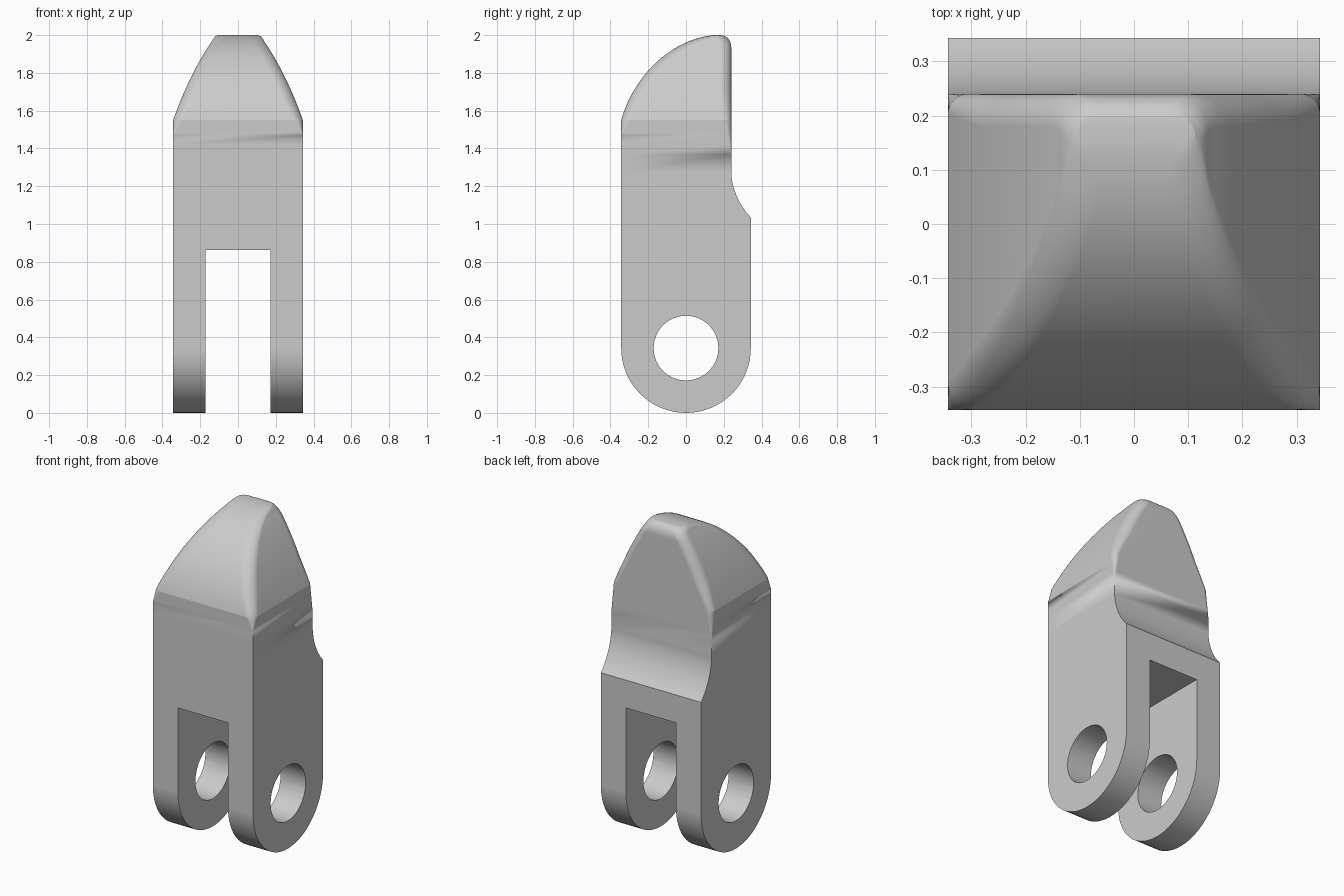
import bpy, bmesh, math
from mathutils import Vector
from mathutils.geometry import interpolate_bezier

if "Cube" in bpy.data.objects:
    bpy.data.objects.remove(bpy.data.objects["Cube"])

HALF = 0.343      # half width, also the lug radius
CORNER_STEPS = 8


def curve(a, b, c, d, steps):
    pts = interpolate_bezier(Vector((*a, 0)), Vector((*b, 0)), Vector((*c, 0)), Vector((*d, 0)), steps)
    return [(p.x, p.y) for p in pts]


def at(points, z):
    """Offset of a (value, z) outline at height z."""
    if z <= points[0][1]:
        return points[0][0]
    for (v0, z0), (v1, z1) in zip(points, points[1:]):
        if z <= z1:
            return v0 + (v1 - v0) * (z - z0) / max(z1 - z0, 1e-9)
    return points[-1][0]


# Outlines of the front, back and sides
lug = [(HALF * math.sin(i * math.pi / 32), HALF - HALF * math.cos(i * math.pi / 32)) for i in range(17)]
nose = curve((-HALF, 1.55), (-0.28, 1.78), (-0.08, 1.98), (0.15, 2.0), 28)
scoop = curve((HALF, 1.035), (0.28, 1.10), (0.243, 1.19), (0.24, 1.27), 12)
back_lip = curve((0.24, 1.93), (0.24, 1.97), (0.22, 2.0), (0.18, 2.0), 10)
taper = curve((HALF, 1.55), (0.285, 1.72), (0.2, 1.88), (0.14, 1.965), 20)
crown = curve((0.14, 1.965), (0.13, 1.985), (0.118, 2.0), (0.1, 2.0), 8)

front = [(-y, z) for y, z in lug] + nose
back = lug + scoop + back_lip
side = taper + crown[1:]
front_round = [(0, 1.47), (0.05, 1.55), (0.065, 1.65)]
back_round = [(0, 1.37), (0.035, 1.54), (0.06, 1.7)]


def section(z):
    """Rectangle at height z with separately rounded front and back corners."""
    w, yf, yb = at(side, z), at(front, z), at(back, z)
    limit = (yb - yf) * 0.49
    rf, rb = min(at(front_round, z), limit), min(at(back_round, z), limit)
    ring = []
    for k, (sx, y, sy, r) in enumerate([(1, yb, 1, rb), (-1, yb, 1, rb), (-1, yf, -1, rf), (1, yf, -1, rf)]):
        for i in range(CORNER_STEPS + 1):
            a = math.pi / 2 * (k + i / CORNER_STEPS)
            ring.append((sx * (w - r) + r * math.cos(a), y - sy * r + r * math.sin(a), z))
    return ring


def cutter(name, build):
    mesh = bpy.data.meshes.new(name)
    bm = bmesh.new()
    build(bm)
    bm.to_mesh(mesh)
    bm.free()
    obj = bpy.data.objects.new(name, mesh)
    bpy.context.collection.objects.link(obj)
    obj.hide_render = True
    return obj


# Body lofted through the sections
levels = {round(z, 5) for _, z in lug + scoop + nose}
levels |= {1.37, 1.42, 1.47, 1.49, 1.51, 1.53}
bm = bmesh.new()
rings = [[bm.verts.new(p) for p in section(z)] for z in sorted(levels)]
for low, high in zip(rings, rings[1:]):
    for i in range(len(low)):
        j = (i + 1) % len(low)
        bm.faces.new((low[i], low[j], high[j], high[i]))
bm.faces.new(rings[-1])
bmesh.ops.remove_doubles(bm, verts=bm.verts, dist=1e-5)
bmesh.ops.recalc_face_normals(bm, faces=bm.faces)
mesh = bpy.data.meshes.new("clevis_body")
bm.to_mesh(mesh)
bm.free()
body = bpy.data.objects.new("clevis_body", mesh)
bpy.context.collection.objects.link(body)

# Slot between the lugs and the pin hole through them
slot = cutter("slot_cutter", lambda b: bmesh.ops.create_cube(b, size=1))
slot.scale = (HALF, 2, 1.863)
slot.location.z = 0.863 - 1.863 / 2
hole = cutter("pin_hole_cutter", lambda b: bmesh.ops.create_cone(
    b, cap_ends=True, segments=32, radius1=HALF / 2, radius2=HALF / 2, depth=2))
hole.rotation_euler.y = math.pi / 2
hole.location.z = HALF

# Plain grey finish
grey = bpy.data.materials.new("plain_grey")
grey.use_nodes = True
grey.diffuse_color = (0.6, 0.6, 0.6, 1)
grey.node_tree.nodes["Principled BSDF"].inputs["Base Color"].default_value = grey.diffuse_color
for obj in (body, slot, hole):
    obj.data.materials.append(grey)

bpy.ops.object.select_all(action='DESELECT')
body.select_set(True)
bpy.context.view_layer.objects.active = body
for tool in (slot, hole):
    cut = body.modifiers.new(tool.name, 'BOOLEAN')
    cut.operation, cut.solver, cut.object = 'DIFFERENCE', 'EXACT', tool
    bpy.ops.object.modifier_apply(modifier=cut.name)
    bpy.data.objects.remove(tool)

bpy.ops.object.shade_smooth_by_angle(angle=math.radians(14))
weighted = body.modifiers.new("weighted_normals", 'WEIGHTED_NORMAL')
weighted.keep_sharp = True
